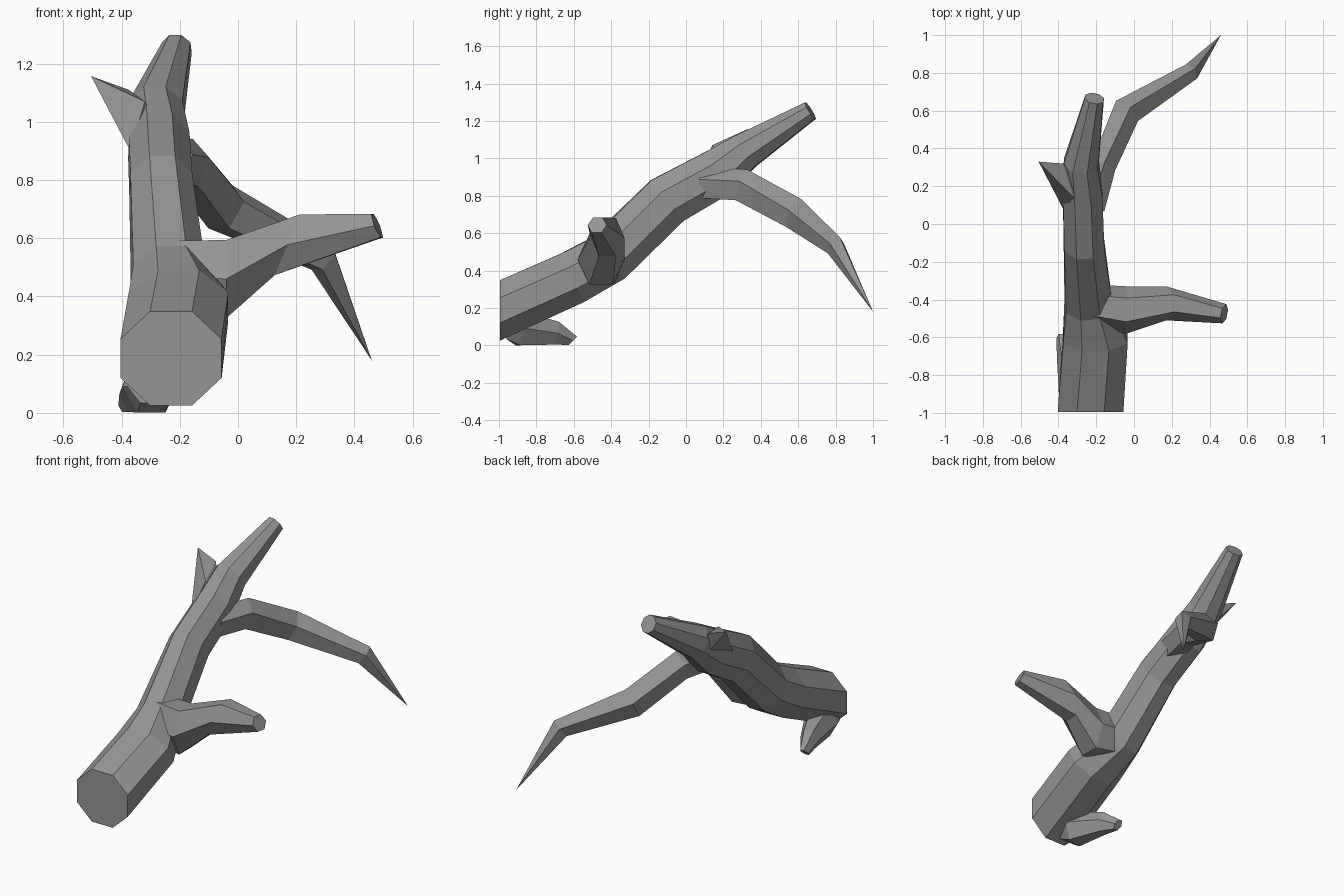
import bpy, bmesh, math
from mathutils import Vector

cube = bpy.data.objects.get("Cube")
if cube:
    bpy.data.objects.remove(cube, do_unlink=True)

bark = bpy.data.materials.new("grey_bark")
bark.use_nodes = True
colour = (0.3, 0.3, 0.3, 1)
bark.diffuse_color = colour
bark.node_tree.nodes["Principled BSDF"].inputs["Base Color"].default_value = colour


def finish(bm, name):
    bmesh.ops.remove_doubles(bm, verts=bm.verts, dist=0.001)
    bmesh.ops.recalc_face_normals(bm, faces=bm.faces)
    mesh = bpy.data.meshes.new(name)
    bm.to_mesh(mesh)
    bm.free()
    mesh.materials.append(bark)
    obj = bpy.data.objects.new(name, mesh)
    bpy.context.collection.objects.link(obj)
    return obj


def limb(name, rings, sides, turn=0.5):
    """Loft rings of (centre, side radius, upright radius, optional facing) along a path."""
    bm = bmesh.new()
    centres = [Vector(r[0]) for r in rings]
    last = len(rings) - 1
    loops = []
    for i, (c, ru, rv, *facing) in enumerate(rings):
        t = centres[min(i + 1, last)] - centres[max(i - 1, 0)]
        if facing:
            t = Vector(facing[0])
        t.normalize()
        u = t.cross(Vector((0, 0, 1))).normalized()
        v = u.cross(t)
        loop = []
        for k in range(sides):
            a = 2 * math.pi * (k + turn) / sides
            loop.append(bm.verts.new(Vector(c) + u * ru * math.cos(a) + v * rv * math.sin(a)))
        loops.append(loop)
    for a, b in zip(loops, loops[1:]):
        for k in range(sides):
            n = (k + 1) % sides
            bm.faces.new((a[k], a[n], b[n], b[k]))
    bm.faces.new(loops[0][::-1])
    bm.faces.new(loops[-1])
    return finish(bm, name)


# Main trunk, cut flat at the front and tapering to the upper end
limb("trunk", [
    ((-0.23, -0.995, 0.187), 0.188, 0.175, (0, 1, 0)),
    ((-0.205, -0.61, 0.36), 0.185, 0.155),
    ((-0.24, -0.42, 0.465), 0.135, 0.15),
    ((-0.265, -0.10, 0.775), 0.115, 0.15),
    ((-0.272, 0.16, 0.918), 0.113, 0.14),
    ((-0.28, 0.32, 1.04), 0.10, 0.105),
    ((-0.21, 0.665, 1.255), 0.054, 0.055),
], 8)

# Drooping branch at the rear, ridged on top and ending in a point
limb("rear_branch", [
    ((-0.23, 0.09, 0.86), 0.08, 0.09),
    ((-0.165, 0.30, 0.85), 0.07, 0.095),
    ((-0.045, 0.59, 0.70), 0.083, 0.09),
    ((0.295, 0.80, 0.53), 0.05, 0.06),
    ((0.46, 1.0, 0.18), 0, 0),
], 5, turn=0.25)

# Side branch flaring out of the trunk, with a slanted blunt end
limb("side_branch", [
    ((-0.22, -0.43, 0.47), 0.11, 0.14),
    ((-0.04, -0.455, 0.46), 0.125, 0.155, (1, 0, 0)),
    ((0.17, -0.42, 0.578), 0.09, 0.13, (0.92, 0, -0.38)),
    ((0.478, -0.475, 0.643), 0.052, 0.05, (1, -0.2, 0.4)),
], 6, turn=0)

# Small stub under the cut end
limb("lower_stub", [
    ((-0.29, -0.96, 0.09), 0.09, 0.065, (0, 1, 0)),
    ((-0.30, -0.89, 0.092), 0.10, 0.106),
    ((-0.355, -0.70, 0.065), 0.055, 0.072),
    ((-0.385, -0.605, 0.025), 0.026, 0.036, (0, 0.6, -0.6)),
], 6, turn=0)

# Pointed spur high on the trunk
bm = bmesh.new()
base = [bm.verts.new(p) for p in (
    (-0.37, 0.07, 0.90), (-0.32, 0.14, 1.07), (-0.375, 0.32, 1.11), (-0.33, 0.28, 0.95))]
tip = bm.verts.new((-0.505, 0.33, 1.157))
inner = bm.verts.new((-0.27, 0.20, 1.0))
for a, b in zip(base, base[1:] + base[:1]):
    bm.faces.new((a, b, tip))
    bm.faces.new((b, a, inner))
finish(bm, "trunk_spur")
